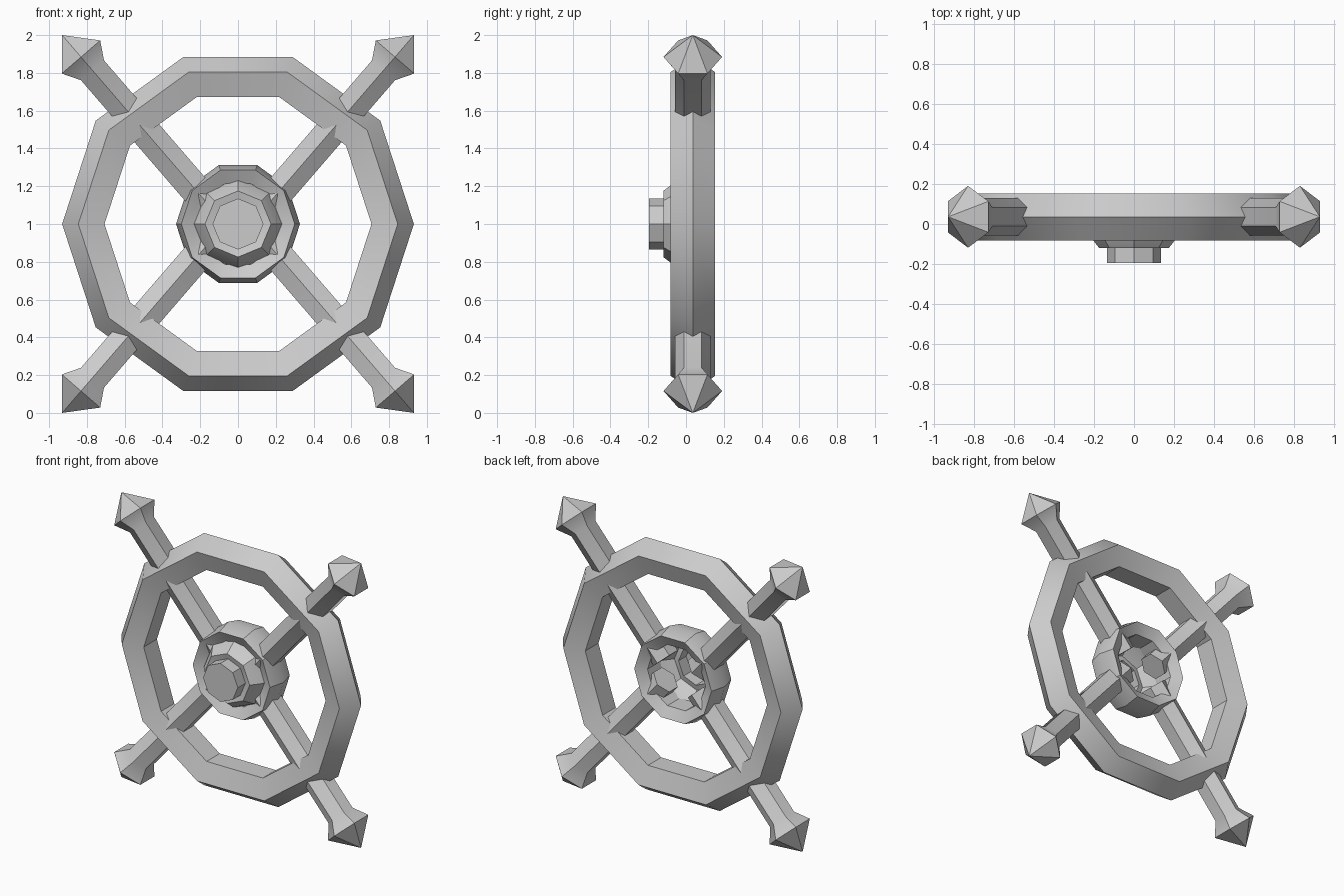
import bpy, bmesh
from math import cos, sin, pi, radians
from mathutils import Vector

if "Cube" in bpy.data.objects:
    bpy.data.objects.remove(bpy.data.objects["Cube"])

MID_Y = 0.036


def lathe(name, profile, sides, origin, axis, start, closed=False):
    """Revolve (radius, height) points around an axis; 'start' is the direction of the first corner."""
    axis, u = Vector(axis).normalized(), Vector(start).normalized()
    v = axis.cross(u)
    origin = Vector(origin)
    bm = bmesh.new()
    rings = []
    for r, h in profile:
        if r == 0:
            rings.append([bm.verts.new(origin + axis * h)] * sides)
            continue
        rings.append([bm.verts.new(origin + axis * h + (u * cos(a) + v * sin(a)) * r)
                      for a in (2 * pi * k / sides for k in range(sides))])
    count = len(rings)
    for i in range(count if closed else count - 1):
        a, b = rings[i], rings[(i + 1) % count]
        for k in range(sides):
            m = (k + 1) % sides
            corners = list(dict.fromkeys((a[k], a[m], b[m], b[k])))
            bm.faces.new(corners)
    bmesh.ops.recalc_face_normals(bm, faces=bm.faces)
    mesh = bpy.data.meshes.new(name)
    bm.to_mesh(mesh)
    bm.free()
    ob = bpy.data.objects.new(name, mesh)
    bpy.context.collection.objects.link(ob)
    bpy.ops.object.select_all(action='DESELECT')
    ob.select_set(True)
    bpy.context.view_layer.objects.active = ob
    bpy.ops.object.shade_smooth_by_angle(angle=radians(32))
    return ob


X, Y = (1, 0, 0), (0, 1, 0)
centre = (0, MID_Y, 1)

# Rim: ten-sided ring with a pentagonal section, ridge outward
section = [(0.807 + 0.124 * cos(2 * pi * k / 5), 0.124 * sin(2 * pi * k / 5)) for k in range(5)]
lathe("rim", section, 10, centre, Y, X, closed=True)

# Hub ring, open in the middle
hub = [(0.328, 0.0), (0.30, -0.11), (0.225, -0.07), (0.225, 0.07), (0.30, 0.11)]
lathe("hub_ring", hub, 10, centre, Y, X, closed=True)

# Centre bolt: flange and knob, hollow at the back
bolt = [(0.24, -0.02), (0.225, -0.055), (0.175, -0.12), (0.135, -0.11),
        (0.135, -0.195), (0.0, -0.195)]
lathe("centre_bolt", bolt, 8, (0, 0, 1), Y, X)

# Four spokes, each with a flared pointed handle end
spoke = [(0.0, 0.10), (0.093, 0.10), (0.093, 1.075), (0.155, 1.168), (0.0, 1.321)]
angle = radians(49.2)
for sx, side in ((1, "right"), (-1, "left")):
    for sz, level in ((1, "upper"), (-1, "lower")):
        lathe(f"{level}_{side}_spoke", spoke, 6, (sx * 0.068, MID_Y, 1),
              (sx * cos(angle), 0, sz * sin(angle)), Y)
